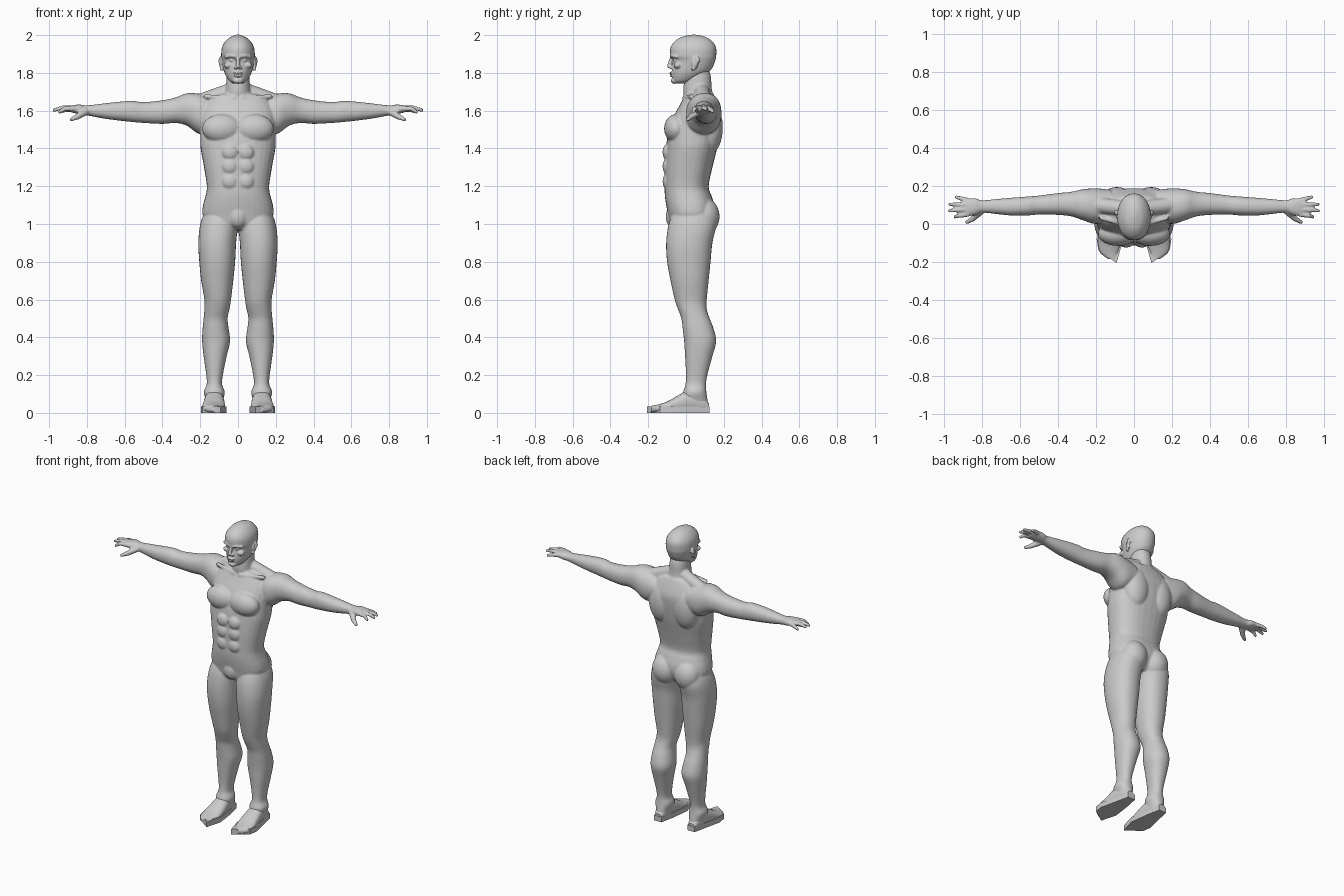
import bpy, bmesh, math
from mathutils import Vector, Matrix


def sgnpow(v, p):
    return math.copysign(abs(v) ** p, v)


def resample(rows, steps=4):
    # Catmull-Rom interpolation between the cross-section stations
    out = []
    for i in range(len(rows) - 1):
        p = [rows[max(0, min(len(rows) - 1, i + k))] for k in (-1, 0, 1, 2)]
        for s in range(steps):
            t = s / steps
            out.append([0.5 * (2 * b + (c - a) * t + (2 * a - 5 * b + 4 * c - d) * t * t
                               + (3 * b - a - 3 * c + d) * t ** 3) for a, b, c, d in zip(*p)])
    return out + [list(rows[-1])]


def loft(bm, axis, rows, power=2.2, mirror=False, seg=32):
    # rows: position on axis, then min/max on the two other axes
    others = [a for a in range(3) if a != axis]
    for side in ((1, -1) if mirror else (1,)):
        rings = []
        for pos, a0, a1, b0, b1 in resample(rows):
            ring = []
            for k in range(seg):
                ang = 2 * math.pi * k / seg
                co = [0, 0, 0]
                co[axis] = pos
                co[others[0]] = (a0 + a1) / 2 + (a1 - a0) / 2 * sgnpow(math.cos(ang), 2 / power)
                co[others[1]] = (b0 + b1) / 2 + (b1 - b0) / 2 * sgnpow(math.sin(ang), 2 / power)
                co[0] *= side
                ring.append(bm.verts.new(co))
            rings.append(ring)
        for r, q in zip(rings, rings[1:]):
            for k in range(seg):
                n = (k + 1) % seg
                bm.faces.new((r[k], r[n], q[n], q[k]))
        bm.faces.new(rings[0])
        bm.faces.new(rings[-1])


def blob(bm, c, r, mirror=True):
    for s in ((1, -1) if mirror else (1,)):
        m = Matrix.Translation((c[0] * s, c[1], c[2])) @ Matrix.Diagonal((*r, 1))
        bmesh.ops.create_uvsphere(bm, u_segments=24, v_segments=14, radius=1, matrix=m)


def tube(bm, pts, radii, mirror=True):
    for s in ((1, -1) if mirror else (1,)):
        ps = [Vector((p[0] * s, p[1], p[2])) for p in pts]
        for p, r in zip(ps, radii):
            bmesh.ops.create_uvsphere(bm, u_segments=16, v_segments=10, radius=r,
                                      matrix=Matrix.Translation(p))
        for p, q, r0, r1 in zip(ps, ps[1:], radii, radii[1:]):
            d = q - p
            m = Matrix.Translation((p + q) / 2) @ d.to_track_quat('Z', 'Y').to_matrix().to_4x4()
            bmesh.ops.create_cone(bm, cap_ends=True, segments=16, radius1=r0, radius2=r1,
                                  depth=d.length, matrix=m)


def finish(bm, name, voxel=None, smooth=3):
    bmesh.ops.recalc_face_normals(bm, faces=bm.faces)
    me = bpy.data.meshes.new(name)
    bm.to_mesh(me)
    bm.free()
    ob = bpy.data.objects.new(name, me)
    bpy.context.collection.objects.link(ob)
    if voxel:
        rm = ob.modifiers.new("fuse", 'REMESH')
        rm.mode = 'VOXEL'
        rm.voxel_size = voxel
        rm.use_smooth_shade = True
        sm = ob.modifiers.new("soften", 'SMOOTH')
        sm.factor = 0.5
        sm.iterations = smooth
    return ob


# Torso
bm = bmesh.new()
torso = [(0.97, .10, -.06, .10), (1.0, .16, -.085, .13), (1.05, .188, -.095, .15),
         (1.1, .185, -.105, .15), (1.15, .172, -.112, .135), (1.2, .165, -.113, .12),
         (1.3, .18, -.112, .14), (1.4, .198, -.105, .165), (1.45, .2, -.1, .175),
         (1.52, .2, -.085, .185), (1.58, .2, -.06, .187), (1.63, .185, -.033, .172),
         (1.67, .15, -.012, .155), (1.69, .1, 0, .145)]
loft(bm, 2, [(z, -w, w, f, b) for z, w, f, b in torso], 2.4)
blob(bm, (.085, -.052, 1.505), (.105, .064, .077))      # chest muscles
blob(bm, (.09, .125, 1.51), (.09, .07, .14))            # back muscles
blob(bm, (.083, .095, 1.04), (.088, .083, .1))          # buttocks
blob(bm, (0, -.072, 1.04), (.05, .035, .06), False)     # groin
for z in (1.38, 1.305, 1.225):
    blob(bm, (.042, -.1, z), (.042, .024, .042))        # abdomen
tube(bm, [(.03, .08, 1.71), (.2, .1, 1.647)], [.04, .042])       # shoulder slope
tube(bm, [(.02, -.008, 1.668), (.17, .03, 1.675)], [.012, .012])  # collar bone

# Neck
loft(bm, 2, [(1.62, -.075, .075, 0, .14), (1.68, -.07, .07, -.012, .142),
             (1.72, -.064, .064, -.014, .136), (1.78, -.06, .06, -.005, .132),
             (1.82, -.055, .055, .01, .12)], 2.1)

# Legs
loft(bm, 2, [(1.08, .02, .17, -.06, .14), (1.0, .002, .2, -.092, .16), (.9, .01, .21, -.105, .14),
             (.8, .015, .205, -.10, .13), (.7, .025, .195, -.082, .12), (.6, .037, .178, -.06, .11),
             (.55, .045, .178, -.043, .11), (.5, .055, .182, -.025, .125), (.45, .05, .187, -.018, .145),
             (.38, .042, .19, -.01, .16), (.3, .06, .182, -.005, .14), (.2, .08, .168, 0, .113),
             (.15, .084, .166, -.003, .106), (.11, .07, .181, -.015, .108), (.06, .08, .168, -.02, .115),
             (.01, .085, .16, -.01, .115)], 2.2, True)

# Arms
loft(bm, 0, [(.12, .02, .18, 1.5, 1.66), (.2, .0, .188, 1.475, 1.688), (.27, .02, .183, 1.52, 1.692),
             (.33, .04, .17, 1.535, 1.67), (.4, .048, .163, 1.53, 1.655), (.5, .05, .15, 1.535, 1.645),
             (.56, .045, .145, 1.54, 1.652), (.65, .045, .138, 1.55, 1.645),
             (.72, .052, .132, 1.56, 1.637), (.8, .06, .125, 1.575, 1.628),
             (.835, .048, .135, 1.58, 1.632), (.87, .042, .136, 1.588, 1.63),
             (.9, .045, .132, 1.597, 1.622)], 2.2, True)

# Fingers and thumbs
for base, mid, tip in [((.875, .052, 1.61), (.92, .044, 1.61), (.945, .038, 1.592)),
                       ((.88, .077, 1.613), (.93, .073, 1.615), (.974, .07, 1.603)),
                       ((.88, .1, 1.613), (.93, .103, 1.613), (.972, .104, 1.605)),
                       ((.87, .122, 1.608), (.91, .134, 1.604), (.938, .142, 1.595))]:
    tube(bm, [base, mid, tip], [.014, .012, .009])
tube(bm, [(.81, .066, 1.593), (.85, .028, 1.568), (.882, .009, 1.553)], [.02, .015, .01])
finish(bm, "body", 0.006)

# Head
bm = bmesh.new()
head = [(1.745, .028, -.06, .02), (1.76, .048, -.07, .05), (1.79, .067, -.075, .1),
        (1.82, .077, -.075, .135), (1.865, .085, -.07, .155), (1.89, .089, -.083, .16),
        (1.93, .086, -.083, .16), (1.96, .072, -.067, .145), (1.985, .048, -.035, .115),
        (1.997, .022, .0, .08), (2.002, .008, .03, .05)]
loft(bm, 2, [(z, -w, w, f, b) for z, w, f, b in head], 2.1)
tube(bm, [(0, -.077, 1.878), (0, -.088, 1.836)], [.009, .012], False)   # nose
blob(bm, (.012, -.079, 1.829), (.01, .012, .009))                       # nostrils
blob(bm, (0, -.076, 1.799), (.026, .012, .007), False)                  # upper lip
blob(bm, (0, -.075, 1.786), (.022, .012, .007), False)                  # lower lip
blob(bm, (0, -.06, 1.759), (.028, .02, .017), False)                    # chin
tube(bm, [(.012, -.075, 1.888), (.036, -.07, 1.891), (.062, -.05, 1.886)], [.011, .01, .01])
blob(bm, (.032, -.054, 1.867), (.015, .014, .01))                       # eyes
blob(bm, (.05, -.043, 1.84), (.025, .022, .018))                        # cheeks
tube(bm, [(.089, .058, 1.88), (.093, .062, 1.865), (.086, .038, 1.82)], [.01, .011, .009])
blob(bm, (.088, .046, 1.852), (.008, .018, .034))                       # ears
finish(bm, "head", 0.0035, 2)

# Feet: sharp-edged sole with a rounded instep
bm = bmesh.new()
outline = [(.098, .125), (.152, .125), (.168, .05), (.197, -.08), (.188, -.138),
           (.092, -.206), (.062, -.1), (.08, .04)]
for s in (1, -1):
    face = bm.faces.new([bm.verts.new((x * s, y, 0)) for x, y in outline])
    top = bmesh.ops.extrude_face_region(bm, geom=[face])
    for v in top["geom"]:
        if isinstance(v, bmesh.types.BMVert):
            v.co.z = 0.035
loft(bm, 1, [(.122, .1, .15, .002, .05), (.09, .09, .162, .002, .09), (.04, .08, .172, .002, .122),
             (0, .074, .178, .002, .115), (-.05, .07, .184, .002, .088), (-.1, .07, .19, .002, .06),
             (-.15, .082, .18, .002, .044), (-.185, .092, .135, .002, .037)], 2.3, True)
feet = finish(bm, "feet")
bpy.context.view_layer.objects.active = feet
feet.select_set(True)
bpy.ops.object.shade_smooth_by_angle(angle=math.radians(35))
